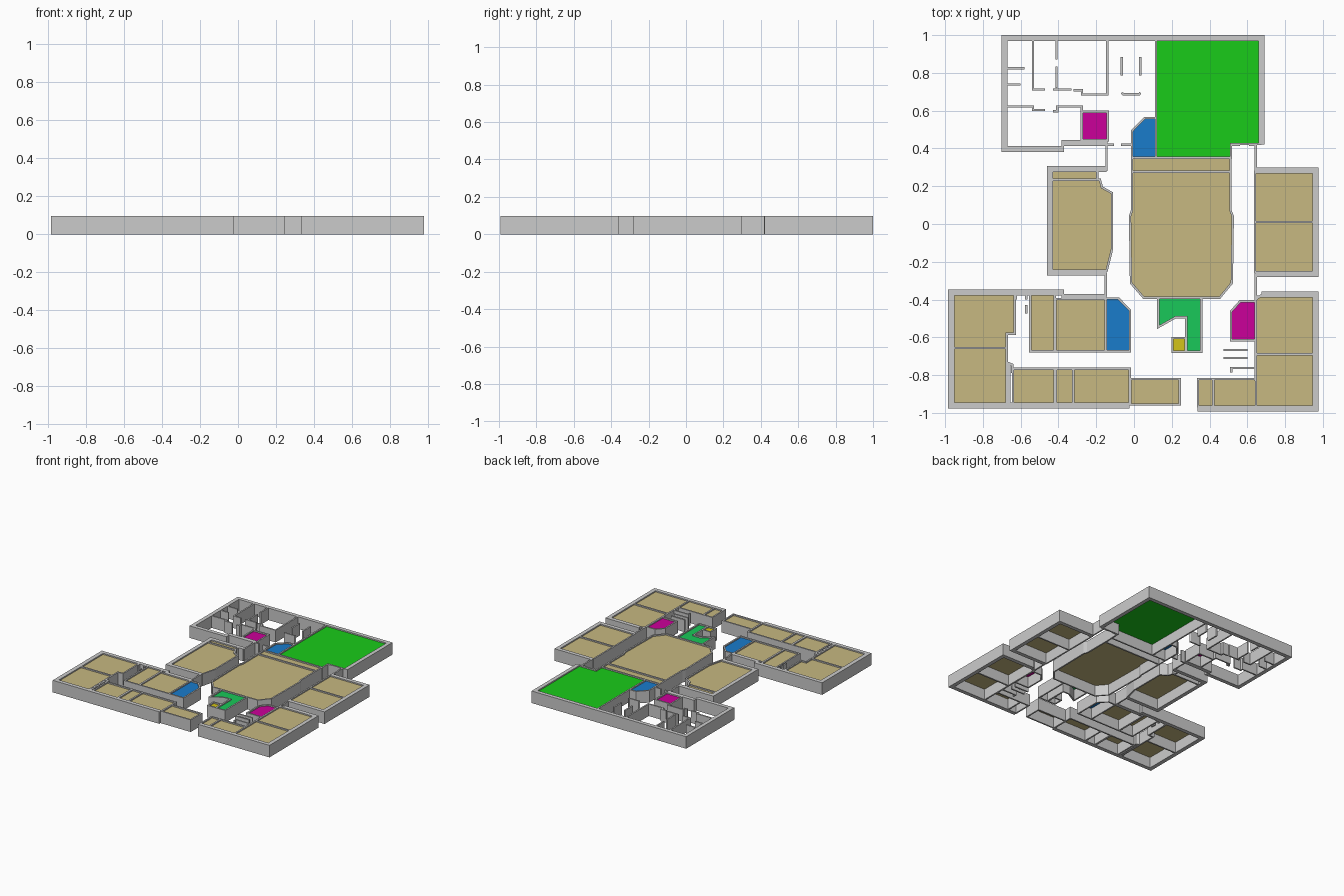
import bpy
from mathutils import Vector

H = 0.098        # wall height
FLOOR = 0.088    # raised floor level
THIN, THICK = 0.012, 0.032


def make_object(name, verts, faces, colour=None):
    me = bpy.data.meshes.new(name)
    me.from_pydata(verts, [], faces)
    me.update()
    ob = bpy.data.objects.new(name, me)
    bpy.context.collection.objects.link(ob)
    if colour:
        key = "mat_" + "_".join(f"{c:.2f}" for c in colour)
        mat = bpy.data.materials.get(key) or bpy.data.materials.new(key)
        mat.diffuse_color = (*colour, 1)
        me.materials.append(mat)
    return ob


def offset(pts, d, closed):
    """Shift a path sideways (to its right) by d with mitred corners."""
    n, out = len(pts), []
    for i, p in enumerate(pts):
        dirs = []
        if closed or i > 0:
            dirs.append((p - pts[i - 1]).normalized())
        if closed or i < n - 1:
            dirs.append((pts[(i + 1) % n] - p).normalized())
        normals = [Vector((v.y, -v.x)) for v in dirs]
        m = sum(normals, Vector((0, 0))).normalized()
        out.append(p + m * d / max(m.dot(normals[0]), 0.3))
    return out


def walls(name, paths, lo, hi, closed=False):
    """Upright ribbons following each path, between side offsets lo and hi."""
    verts, faces = [], []
    for path in paths:
        pts = [Vector(p) for p in path]
        n, b = len(pts), len(verts)
        for a, c in zip(offset(pts, lo, closed), offset(pts, hi, closed)):
            verts += [(a.x, a.y, 0), (c.x, c.y, 0), (c.x, c.y, H), (a.x, a.y, H)]
        for i in range(n if closed else n - 1):
            p, q = b + 4 * i, b + 4 * ((i + 1) % n)
            faces += [(p + k, p + (k + 1) % 4, q + (k + 1) % 4, q + k) for k in range(4)]
        if not closed:
            e = b + 4 * (n - 1)
            faces += [(b + 3, b + 2, b + 1, b), (e, e + 1, e + 2, e + 3)]
    ob = make_object(name, verts, faces)
    import bmesh
    bm = bmesh.new()
    bm.from_mesh(ob.data)
    bmesh.ops.recalc_face_normals(bm, faces=bm.faces)
    bm.to_mesh(ob.data)
    bm.free()


def room(name, pts, colour):
    """Coloured floor with a thin wall around it (points anticlockwise)."""
    area = sum(p[0] * q[1] - q[0] * p[1] for p, q in zip(pts, pts[1:] + pts[:1]))
    if area < 0:
        pts = pts[::-1]
    make_object(name + "_floor", [(x, y, FLOOR) for x, y in pts],
                [tuple(range(len(pts)))], colour)
    walls(name + "_walls", [pts], 0, THIN, True)


def rect(x0, x1, y0, y1):
    return [(x0, y0), (x1, y0), (x1, y1), (x0, y1)]


TAN = (0.57, 0.48, 0.22)
GREEN, JADE = (0.01, 0.60, 0.01), (0.01, 0.58, 0.10)
BLUE, PINK, YELLOW = (0.01, 0.20, 0.60), (0.60, 0.0, 0.32), (0.65, 0.55, 0.01)

# Rectangular rooms
for name, box in {
    "hall_stage": (-0.005, 0.505, 0.283, 0.345),
    "west_store": (-0.43, -0.20, 0.24, 0.275),
    "east_room_north": (0.647, 0.945, 0.017, 0.27),
    "east_room_south": (0.647, 0.945, -0.25, 0.005),
    "southwest_corner_room": (-0.95, -0.68, -0.948, -0.662),
    "southwest_narrow_room": (-0.543, -0.425, -0.667, -0.378),
    "southwest_wide_room": (-0.41, -0.155, -0.667, -0.403),
    "south_room_1": (-0.635, -0.425, -0.948, -0.772),
    "south_room_2": (-0.408, -0.328, -0.948, -0.772),
    "south_room_3": (-0.315, -0.028, -0.948, -0.772),
    "south_room_4": (-0.014, 0.236, -0.95, -0.826),
    "south_room_5": (0.345, 0.412, -0.96, -0.826),
    "south_room_6": (0.425, 0.64, -0.96, -0.826),
    "southeast_room_south": (0.652, 0.945, -0.96, -0.695),
    "southeast_room_north": (0.652, 0.945, -0.682, -0.39),
}.items():
    room(name, rect(*box), TAN)
room("north_washroom_pink", rect(-0.27, -0.145, 0.45, 0.588), PINK)
room("lift", rect(0.21, 0.268, -0.67, -0.61), YELLOW)

# Rooms with cut corners
room("main_hall", [(-0.005, 0.27), (0.505, 0.27), (0.505, 0.07), (0.517, 0.04),
                   (0.512, -0.31), (0.45, -0.385), (0.055, -0.385), (-0.01, -0.31),
                   (-0.015, 0.04), (-0.005, 0.07)], TAN)
room("west_hall", [(-0.43, 0.228), (-0.185, 0.228), (-0.175, 0.19), (-0.122, 0.16),
                   (-0.122, -0.13), (-0.15, -0.243), (-0.43, -0.243)], TAN)
room("southwest_upper_room", [(-0.95, -0.378), (-0.637, -0.378), (-0.637, -0.575),
                              (-0.68, -0.575), (-0.68, -0.65), (-0.95, -0.65)], TAN)
room("bar_room", [(0.122, 0.97), (0.662, 0.97), (0.662, 0.43), (0.508, 0.43),
                  (0.508, 0.357), (0.122, 0.357)], GREEN)
room("south_washroom_blue", [(-0.143, -0.40), (-0.085, -0.40), (-0.027, -0.46),
                             (-0.027, -0.667), (-0.143, -0.667)], BLUE)
room("north_washroom_blue", [(-0.005, 0.357), (0.11, 0.357), (0.11, 0.555),
                             (0.06, 0.555), (-0.005, 0.49)], BLUE)
room("south_washroom_pink", [(0.52, -0.61), (0.638, -0.61), (0.638, -0.415),
                             (0.565, -0.415), (0.52, -0.465)], PINK)
room("stairs", [(0.135, -0.397), (0.35, -0.397), (0.35, -0.67), (0.282, -0.67),
                (0.282, -0.487), (0.22, -0.487), (0.135, -0.535)], JADE)

# Thick outer walls
walls("outer_walls", [
    [(-0.37, 0.396), (-0.686, 0.396), (-0.686, 0.984), (0.675, 0.984), (0.675, 0.42)],
    [(-0.385, 0.43), (-0.14, 0.43)],
    [(-0.145, 0.29), (-0.445, 0.29), (-0.445, -0.257), (-0.145, -0.257)],
    [(-0.145, -0.387), (-0.385, -0.387)],
    [(-0.37, -0.362), (-0.968, -0.362), (-0.968, -0.962), (-0.025, -0.962)],
    [(0.64, 0.283), (0.96, 0.283), (0.96, -0.265), (0.64, -0.265)],
    [(0.675, -0.373), (0.96, -0.373), (0.962, -0.976), (0.335, -0.976)],
], -THICK / 2, THICK / 2)

# Thin partitions in the north wing
walls("north_partitions", [
    [(-0.535, 0.97), (-0.535, 0.712), (-0.47, 0.712)],
    [(-0.41, 0.97), (-0.41, 0.87)],
    [(-0.41, 0.835), (-0.41, 0.72)],
    [(-0.43, 0.712), (-0.33, 0.712)],
    [(-0.67, 0.825), (-0.58, 0.825)],
    [(-0.67, 0.738), (-0.60, 0.738)],
    [(-0.67, 0.622), (-0.535, 0.622), (-0.535, 0.603), (-0.47, 0.603)],
    [(-0.43, 0.597), (-0.407, 0.597), (-0.407, 0.622), (-0.276, 0.622), (-0.276, 0.595)],
    [(-0.32, 0.708), (-0.275, 0.708), (-0.275, 0.685), (-0.142, 0.685), (-0.142, 0.97)],
    [(-0.065, 0.885), (-0.065, 0.785)],
    [(0.033, 0.885), (0.033, 0.785)],
    [(-0.065, 0.695), (-0.058, 0.687), (0.028, 0.687), (0.033, 0.695)],
    [(-0.145, 0.42), (-0.105, 0.42)],
    [(-0.07, 0.42), (-0.015, 0.42)],
], -THIN / 2, THIN / 2)

# Thin corridor walls and short partitions in the south wing
walls("corridor_walls", [
    [(-0.145, 0.42), (-0.145, 0.28)],
    [(-0.15, -0.26), (-0.15, -0.385)],
    [(0.61, 0.42), (0.645, 0.42), (0.645, 0.28)],
    [(0.645, -0.265), (0.645, -0.40), (0.68, -0.373)],
    [(0.51, 0.42), (0.56, 0.42)],
    [(-0.625, -0.375), (-0.625, -0.40)],
    [(-0.57, -0.375), (-0.57, -0.40)],
    [(-0.57, -0.43), (-0.57, -0.475)],
    [(-0.668, -0.735), (-0.645, -0.745), (-0.645, -0.79)],
    [(-0.66, -0.74), (-0.66, -0.95)],
    [(0.475, -0.667), (0.60, -0.667)],
    [(0.475, -0.71), (0.60, -0.71)],
    [(0.515, -0.785), (0.515, -0.762), (0.64, -0.762)],
    [(0.645, -0.61), (0.645, -0.83)],
], -THIN / 2, THIN / 2)
